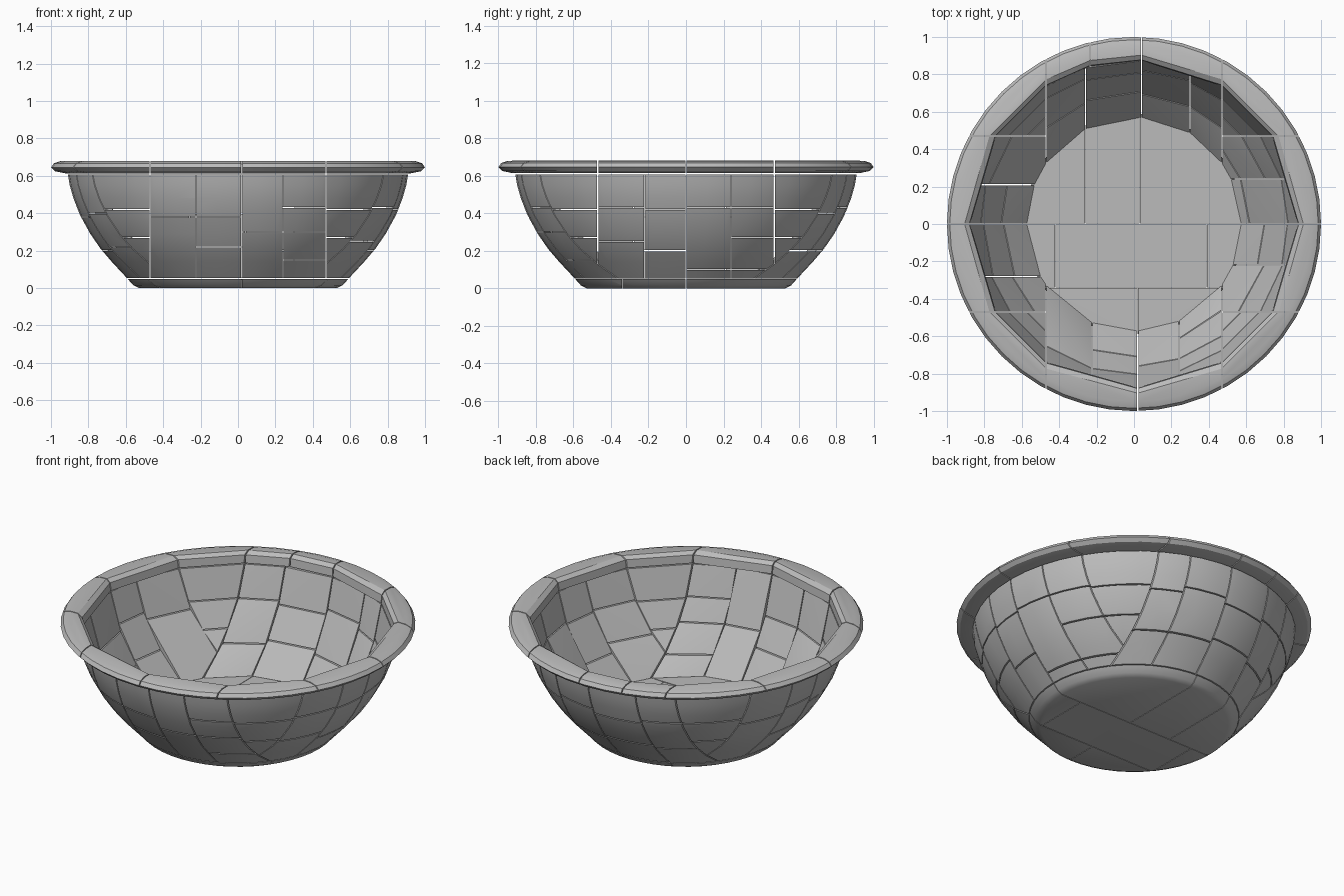
import bpy, bmesh, math
from mathutils import Vector

cube = bpy.data.objects.get("Cube")
if cube:
    bpy.data.objects.remove(cube, do_unlink=True)

SEGMENTS = 48
GAP = 0.003
RIM_Z, FOOT_Z = 0.61, 0.05

grey = bpy.data.materials.new("plain grey")
grey.use_nodes = True
grey.diffuse_color = (0.5, 0.5, 0.5, 1)
grey.node_tree.nodes["Principled BSDF"].inputs["Base Color"].default_value = (0.5, 0.5, 0.5, 1)

# Bowl cross-section: foot, outer wall, rolled rim, inner wall, floor
PROFILE = [(0, 0), (.53, 0), (.56, .015), (.60, .06), (.675, .14), (.735, .21),
           (.79, .29), (.845, .39), (.88, .48), (.9, .55), (.91, RIM_Z),
           (.94, .618), (.98, .625), (1, .645), (.985, .667), (.95, .679), (.905, .68),
           (.88, .662), (.875, RIM_Z), (.85, .5), (.805, .38), (.75, .28),
           (.69, .19), (.61, .09), (.565, .045), (0, .045)]


def make_bowl():
    bm = bmesh.new()
    pts = [bm.verts.new((r, 0, z)) for r, z in PROFILE]
    edges = [bm.edges.new(pair) for pair in zip(pts, pts[1:])]
    bmesh.ops.spin(bm, geom=pts + edges, cent=(0, 0, 0), axis=(0, 0, 1),
                   angle=math.tau, steps=SEGMENTS, use_duplicate=False)
    bmesh.ops.remove_doubles(bm, verts=bm.verts[:], dist=1e-4)
    return bm


bowl = make_bowl()


def add_block(out, *spans):
    """Clip the bowl to a box and add the convex block that fills the clip."""
    bm = bowl.copy()
    for axis, (low, high) in enumerate(spans):
        for value, sign in ((low + GAP, -1), (high - GAP, 1)):
            if abs(value) > 0.99:
                continue
            co, no = Vector(), Vector()
            co[axis], no[axis] = value, sign
            bmesh.ops.bisect_plane(bm, geom=bm.verts[:] + bm.edges[:] + bm.faces[:],
                                   dist=1e-5, plane_co=co, plane_no=no, clear_outer=True)
    bmesh.ops.remove_doubles(bm, verts=bm.verts[:], dist=1e-4)
    points = [v.co.copy() for v in bm.verts]
    bm.free()
    if len(points) < 6:
        return
    verts = [out.verts.new(p) for p in points]
    hull = bmesh.ops.convex_hull(out, input=verts)
    loose = {g for key in ("geom_interior", "geom_unused") for g in hull[key]
             if isinstance(g, bmesh.types.BMVert)}
    bmesh.ops.delete(out, geom=list(loose), context='VERTS')


def finish(name, bm):
    stray = [v for v in bm.verts if not v.link_faces]
    bmesh.ops.delete(bm, geom=stray, context='VERTS')
    bmesh.ops.dissolve_limit(bm, angle_limit=0.015, verts=bm.verts[:], edges=bm.edges[:])
    bmesh.ops.recalc_face_normals(bm, faces=bm.faces[:])
    mesh = bpy.data.meshes.new(name)
    bm.to_mesh(mesh)
    bm.free()
    mesh.materials.append(grey)
    obj = bpy.data.objects.new(name, mesh)
    bpy.context.collection.objects.link(obj)
    bpy.ops.object.select_all(action='DESELECT')
    obj.select_set(True)
    bpy.context.view_layer.objects.active = obj
    bpy.ops.object.shade_smooth_by_angle(angle=math.radians(30))


def stack(out, xs, ys, cuts):
    levels = [FOOT_Z] + cuts + [RIM_Z]
    for span in zip(levels, levels[1:]):
        add_block(out, xs, ys, span)


def wall(name, cuts, heights, place):
    """A row of columns, each with its own horizontal cuts."""
    bm = bmesh.new()
    for span, levels in zip(zip(cuts, cuts[1:]), heights):
        stack(bm, *place(span), levels)
    finish(name, bm)


S = 0.47   # where the front and back walls meet the corners
FAR = 2

# Walls
wall("front_wall", [-S, -.225, .02, .24, S],
     [[.38], [.22, .38], [.3], [.15, .3, .43]], lambda s: (s, (-FAR, 0)))
wall("back_wall", [-S, -.26, .04, .3, S],
     [[.2, .42], [.22, .4], [.2, .43], [.2, .4]], lambda s: (s, (0, FAR)))
wall("left_wall", [-S, -.22, 0, .24, S],
     [[.25, .43], [.2, .42], [.1, .43], [.1, .27, .43]], lambda s: ((S, FAR), s))
wall("right_wall", [-S, -.28, 0, .21, S],
     [[.22, .4], [.2, .38], [.22, .42], [.38]], lambda s: ((-FAR, -S), s))

# Corner walls
corners = bmesh.new()
for xs in ((-FAR, -S), (S, FAR)):
    for ys in ((-FAR, -S), (S, FAR)):
        stack(corners, xs, ys, [.27, .42])
finish("corner_walls", corners)

# Rim
rim = bmesh.new()
top = (RIM_Z, FAR)
for low, high in ((-S, .02), (.02, S)):
    add_block(rim, (low, high), (-FAR, 0), top)
    add_block(rim, (S, FAR), (low - .02 if low > 0 else low, high if high > .1 else 0), top)
    add_block(rim, (-FAR, -S), (low - .02 if low > 0 else low, high if high > .1 else 0), top)
for span in ((-S, -.235), (-.235, .04), (.04, S)):
    add_block(rim, span, (0, FAR), top)
for xs in ((-FAR, -S), (S, FAR)):
    for ys in ((-FAR, -S), (S, FAR)):
        add_block(rim, xs, ys, top)
finish("rim", rim)

# Floor and foot
floor = bmesh.new()
GAP = 0.0015
base = (-FAR, FOOT_Z)
for span in ((-FAR, -.26), (-.26, .03), (.03, FAR)):
    add_block(floor, span, (0, FAR), base)
for span in ((-FAR, -.42), (-.42, .39), (.39, FAR)):
    add_block(floor, span, (-.34, 0), base)
for span in ((-FAR, .02), (.02, FAR)):
    add_block(floor, span, (-FAR, -.34), base)
finish("floor", floor)

bowl.free()
